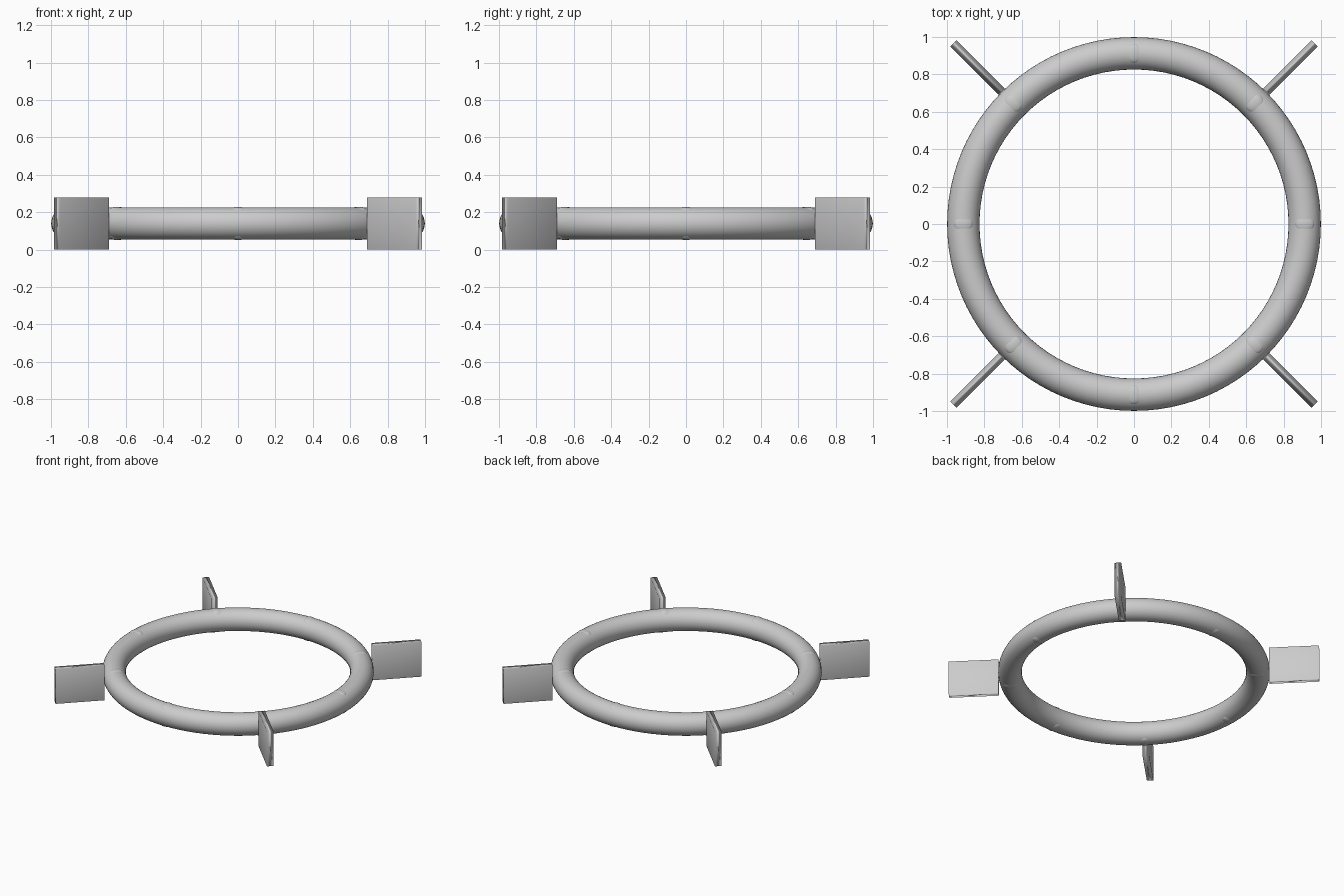
import bpy
from math import cos, sin, pi

if "Cube" in bpy.data.objects:
    bpy.data.objects.remove(bpy.data.objects["Cube"])

CENTER_Z = 0.14
MAJOR, MINOR = 0.9125, 0.0865


def finish(name):
    obj = bpy.context.object
    obj.name = name
    bpy.ops.object.shade_smooth()
    return obj


# Main tube ring
bpy.ops.mesh.primitive_torus_add(major_radius=MAJOR, minor_radius=MINOR,
                                 major_segments=96, minor_segments=32,
                                 location=(0, 0, CENTER_Z))
finish("ring")

# Flattened studs on the top and bottom of the tube
for i in range(8):
    a = i * pi / 4
    for side, label in ((1, "top"), (-1, "bottom")):
        bpy.ops.mesh.primitive_uv_sphere_add(
            segments=24, ring_count=12, radius=1,
            location=(MAJOR * cos(a), MAJOR * sin(a), CENTER_Z + side * 0.066))
        stud = finish(f"stud_{label}_{i}")
        stud.scale = (0.052, 0.052, 0.023)

# Four diagonal fins standing outside the ring
FIN_IN, FIN_OUT, FIN_THICK, FIN_HEIGHT = 1.0, 1.366, 0.049, 0.28
for i in range(4):
    a = pi / 4 + i * pi / 2
    r = (FIN_IN + FIN_OUT) / 2
    bpy.ops.mesh.primitive_cube_add(
        size=1, location=(r * cos(a), r * sin(a), FIN_HEIGHT / 2), rotation=(0, 0, a))
    fin = finish(f"fin_{i}")
    fin.scale = (FIN_OUT - FIN_IN, FIN_THICK, FIN_HEIGHT)
